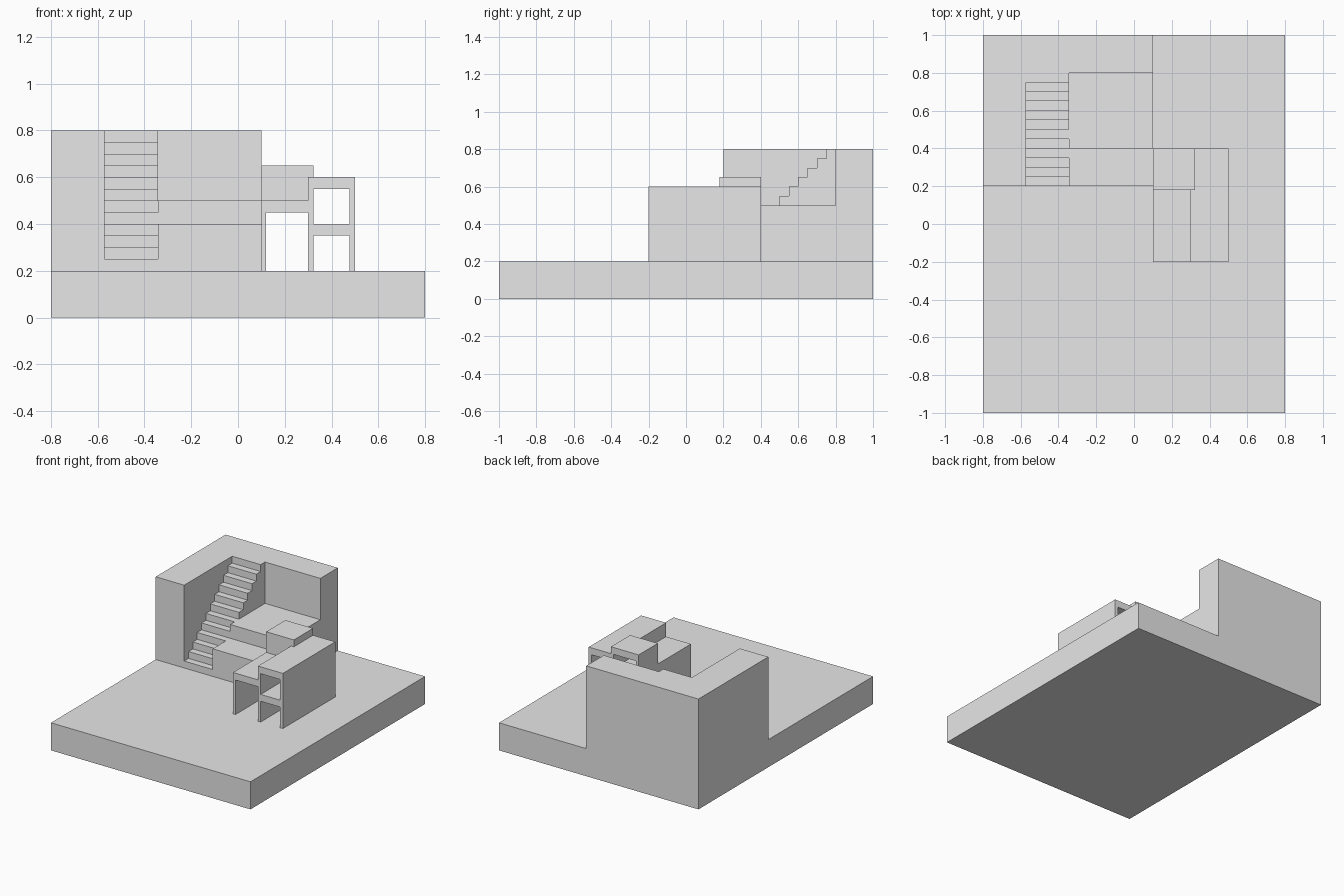
import bpy
import bmesh

cube = bpy.data.objects.get("Cube")
if cube:
    bpy.data.objects.remove(cube, do_unlink=True)

grey = bpy.data.materials.new("plain grey")
grey.use_nodes = True
grey.diffuse_color = (0.8, 0.8, 0.8, 1)
grey.node_tree.nodes["Principled BSDF"].inputs["Base Color"].default_value = (0.8, 0.8, 0.8, 1)


def prism(name, profile, axis, start, end):
    """Extrude a flat profile along x (profile is y, z) or y (profile is x, z)."""
    bm = bmesh.new()
    if axis == "x":
        verts = [bm.verts.new((start, a, b)) for a, b in profile]
        move = (end - start, 0, 0)
    else:
        verts = [bm.verts.new((a, start, b)) for a, b in profile]
        move = (0, end - start, 0)
    face = bm.faces.new(verts)
    new = bmesh.ops.extrude_face_region(bm, geom=[face])["geom"]
    bmesh.ops.translate(bm, vec=move, verts=[v for v in new if isinstance(v, bmesh.types.BMVert)])
    bmesh.ops.recalc_face_normals(bm, faces=bm.faces)
    mesh = bpy.data.meshes.new(name)
    bm.to_mesh(mesh)
    bm.free()
    mesh.materials.append(grey)
    obj = bpy.data.objects.new(name, mesh)
    bpy.context.collection.objects.link(obj)
    return obj


def box(name, x, y, z):
    return prism(name, [(x[0], z[0]), (x[1], z[0]), (x[1], z[1]), (x[0], z[1])], "y", *y)


GROUND, TOP = 0.2, 0.8
STAIR_L, STAIR_R, CLIFF = -0.572, -0.343, 0.1

# Ground slab
box("ground_slab", (-0.8, 0.8), (-1, 1), (0, GROUND))

# High plateau beside the stairs
box("plateau", (-0.8, STAIR_L), (0.2, 1), (GROUND, TOP))

# Staircase, ending level with the plateau
steps = [(1, GROUND), (0.2, GROUND)]
for i in range(12):
    y, z = 0.2 + 0.05 * i, GROUND + 0.05 * (i + 1)
    steps += [(y, z), (y + 0.05, z)]
steps[-1] = (1, TOP)
prism("staircase", steps, "x", STAIR_L, STAIR_R)

# Two terraces and the back wall
terraces = [(1, GROUND), (0.2, GROUND), (0.2, 0.4), (0.4, 0.4),
            (0.4, 0.5), (0.8, 0.5), (0.8, TOP), (1, TOP)]
prism("terraces", terraces, "x", STAIR_R, CLIFF)

# Low passage: one wall and a roof
FRONT, BACK = -0.2, 0.4
INNER, PARTY = 0.3, 0.322
passage = [(CLIFF, GROUND), (0.12, GROUND), (0.12, 0.45), (INNER, 0.45), (INNER, 0.5), (CLIFF, 0.5)]
prism("low_passage", passage, "y", FRONT, BACK)

# Two-storey open house
depth = (FRONT, BACK)
box("house_inner_wall", (INNER, PARTY), depth, (GROUND, 0.6))
box("house_outer_wall", (0.476, 0.5), depth, (GROUND, 0.6))
box("house_floor", (PARTY, 0.476), depth, (0.35, 0.4))
box("house_roof", (PARTY, 0.476), depth, (0.55, 0.6))

# Raised entrance hut, open at the back
hut = [(CLIFF, 0.5), (0.12, 0.5), (0.12, 0.6), (INNER, 0.6), (INNER, 0.5),
       (PARTY, 0.5), (PARTY, 0.65), (CLIFF, 0.65)]
prism("hut_shell", hut, "y", 0.18, BACK)
box("hut_front_wall", (0.12, INNER), (0.18, 0.2), (0.5, 0.6))
